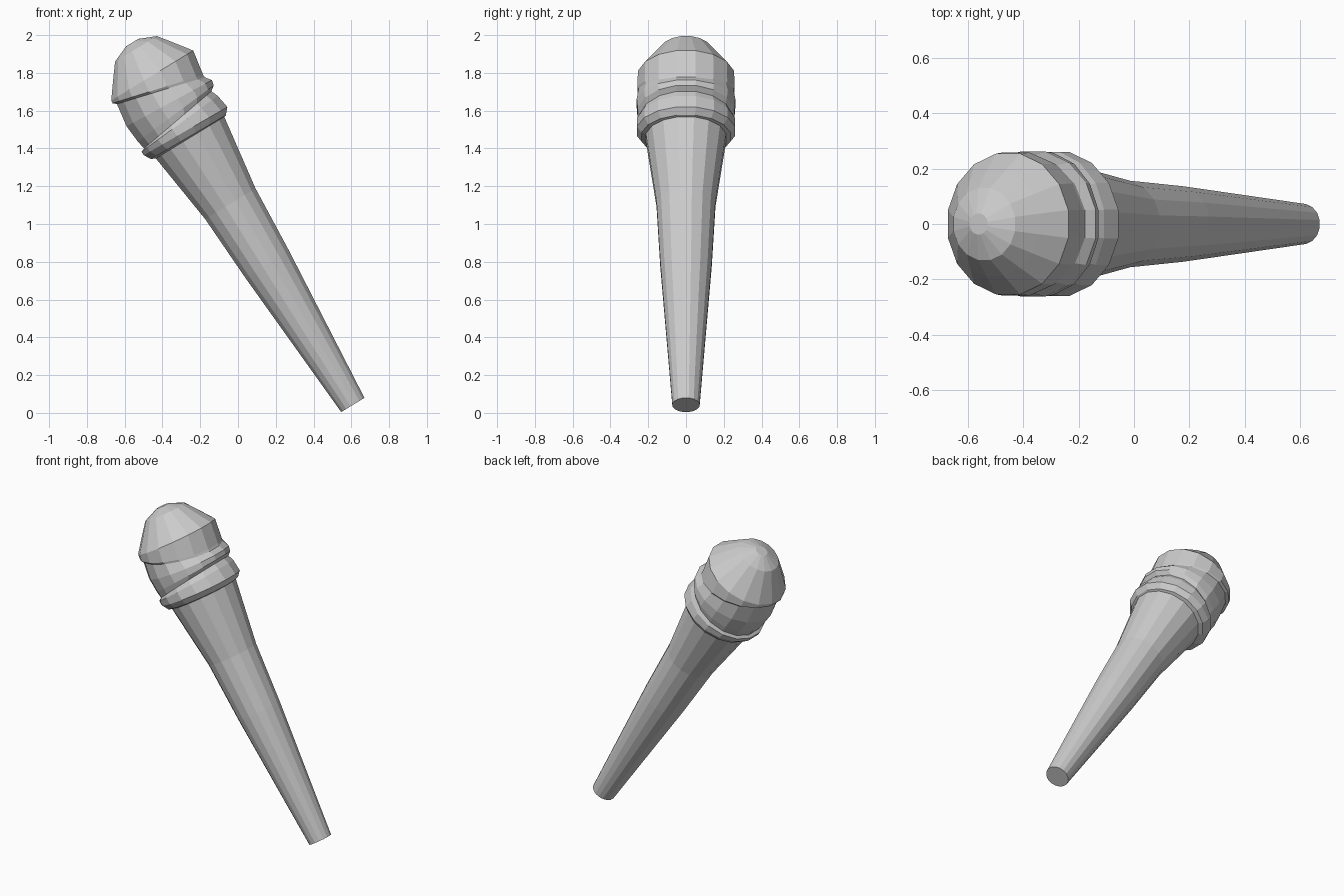
import bpy, bmesh, math
from mathutils import Vector

if "Cube" in bpy.data.objects:
    bpy.data.objects.remove(bpy.data.objects["Cube"])

SIDES = 16
BASE = Vector((0.608, 0, 0.042))
AXIS = Vector((-0.52, 0, 0.854)).normalized()
SIDE = Vector((AXIS.z, 0, -AXIS.x))
K = 1 / math.cos(math.pi / SIDES)      # flats face along the x and y directions


def loft(name, rings, cap_start=False, cap_end=False):
    """Rings: (left height, left radius, right height, right radius, y radius) along the axis.
    A short entry (height, radius) is an untilted circle."""
    bm = bmesh.new()
    loops = []
    for ring in rings:
        if len(ring) == 2:
            t, r = ring
            ring = (t, r, t, r, r)
        tl, sl, tr, sr, ry = ring
        loop = []
        for i in range(SIDES):
            a = 2 * math.pi * (i + 0.5) / SIDES
            u, v = math.cos(a) * K, math.sin(a) * K
            t = (tl + tr) / 2 + u * (tr - tl) / 2
            s = (sr - sl) / 2 + u * (sr + sl) / 2
            p = BASE + AXIS * t + SIDE * s
            loop.append(bm.verts.new((p.x, v * ry, p.z)))
        loops.append(loop)
    for a, b in zip(loops, loops[1:]):
        for i in range(SIDES):
            j = (i + 1) % SIDES
            bm.faces.new((a[i], a[j], b[j], b[i]))
    if cap_start:
        bm.faces.new(loops[0][::-1])
    if cap_end:
        bm.faces.new(loops[-1])
    bmesh.ops.recalc_face_normals(bm, faces=bm.faces)
    mesh = bpy.data.meshes.new(name)
    bm.to_mesh(mesh)
    bm.free()
    obj = bpy.data.objects.new(name, mesh)
    bpy.context.collection.objects.link(obj)
    return obj


collar_base = (1.657, 0.212)
groove = (1.735, 0.238, 1.808, 0.224, 0.247)
dome_seat = (2.010, 0.238, 1.890, 0.232, 0.25)

# tapered handle
loft("handle", [(0, 0.072), (0.87, 0.136), (1.247, 0.156), collar_base], cap_start=True)

# wedge-shaped collar
loft("collar", [collar_base,
                (1.668, 0.235, 1.660, 0.224, 0.236),
                (1.705, 0.258, 1.693, 0.253, 0.26),
                (1.727, 0.258, 1.770, 0.240, 0.26),
                groove])

# bulging middle band, taller on the left
loft("grille_band", [groove,
                     (1.783, 0.247, 1.828, 0.251, 0.256),
                     (1.883, 0.256, 1.857, 0.257, 0.261),
                     dome_seat])

# rounded top
loft("grille_dome", [dome_seat,
                     (2.026, 0.256, 1.905, 0.232, 0.258),
                     (2.042, 0.254),
                     (2.131, 0.188),
                     (2.207, 0.130),
                     (2.246, 0.038)], cap_end=True)
